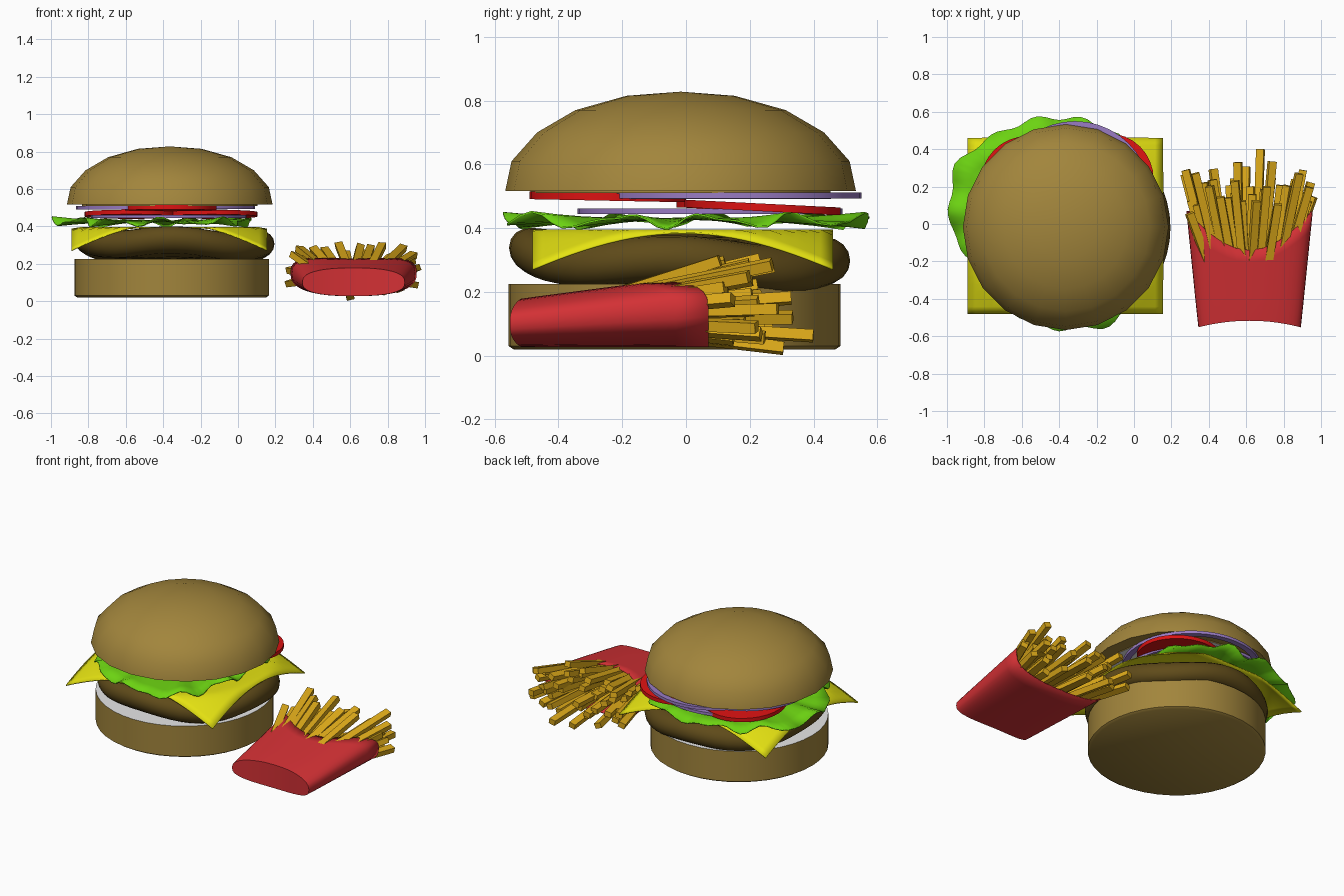
import bpy, bmesh, math, random
from math import sin, cos, pi, tau
from mathutils import Vector

cube = bpy.data.objects.get("Cube")
if cube:
    bpy.data.objects.remove(cube, do_unlink=True)
random.seed(4)


def material(name, r, g, b):
    m = bpy.data.materials.new(name)
    m.use_nodes = True
    m.diffuse_color = (r, g, b, 1)
    bsdf = m.node_tree.nodes["Principled BSDF"]
    bsdf.inputs["Base Color"].default_value = (r, g, b, 1)
    bsdf.inputs["Roughness"].default_value = 0.7
    return m


crust = material("bun crust", .36, .235, .045)
crumb = material("bun crumb", .8, .8, .8)
meat = material("grilled meat", .115, .07, .01)
yellow = material("cheese yellow", .78, .76, .006)
green = material("lettuce green", .15, .65, .006)
red = material("tomato red", .72, .006, .006)
purple = material("onion purple", .32, .2, .55)
carton_red = material("carton red", .65, .03, .035)
golden = material("fry golden", .72, .4, .01)


def finish(bm, name, mats, smooth=True, angle=40):
    bmesh.ops.remove_doubles(bm, verts=bm.verts, dist=.0001)
    bmesh.ops.recalc_face_normals(bm, faces=bm.faces)
    me = bpy.data.meshes.new(name)
    bm.to_mesh(me)
    bm.free()
    for m in mats:
        me.materials.append(m)
    ob = bpy.data.objects.new(name, me)
    bpy.context.collection.objects.link(ob)
    if smooth:
        bpy.ops.object.select_all(action='DESELECT')
        ob.select_set(True)
        bpy.context.view_layer.objects.active = ob
        bpy.ops.object.shade_smooth_by_angle(angle=math.radians(angle))
    return ob


def skin(bm, rings, closed=True, slots=None):
    """Join rows of points with quads."""
    rows = [[bm.verts.new(p) for p in ring] for ring in rings]
    n = len(rows[0])
    for k, (a, b) in enumerate(zip(rows, rows[1:])):
        for i in range(n if closed else n - 1):
            j = (i + 1) % n
            f = bm.faces.new((a[i], a[j], b[j], b[i]))
            f.material_index = slots[k] if slots else 0
    return rows


def lathe(name, profile, centre, sides, mats, slots=None, warp=None, angle=40):
    rings = []
    for r, z in profile:
        ring = []
        for i in range(sides):
            a = tau * i / sides
            dz = warp(r, a) if warp else 0
            ring.append((centre[0] + r * cos(a), centre[1] + r * sin(a), z + dz))
        rings.append(ring)
    bm = bmesh.new()
    skin(bm, rings, slots=slots)
    return finish(bm, name, mats, angle=angle)


def solidify(ob, thickness):
    mod = ob.modifiers.new("thickness", 'SOLIDIFY')
    mod.thickness = thickness
    mod.offset = 0


# Buns, with pale cut faces
lathe("bottom_bun", [(0, .02), (.505, .02), (.52, .03), (.52, .225), (0, .226)],
      (-.355, -.036), 40, [crust, crumb], [0, 0, 0, 1])
lathe("top_bun", [(0, .51), (.47, .51), (.47, .516), (.55, .516), (.53, .61), (.45, .7),
                  (.33, .77), (.17, .815), (0, .828)],
      (-.365, -.017), 20, [crust, crumb], [1] + [0] * 7)

# Patty, a rounded disc that sags toward the cheese corners
edge = [(.46 + .075 * cos(t), .3 + .072 * sin(t)) for t in (-pi/2 + pi * k / 8 for k in range(9))]
lathe("patty", [(0, .228), (.25, .228)] + edge + [(.25, .372), (0, .372)], (-.34, -.02), 48, [meat],
      warp=lambda r, a: (r / .53) ** 2 * (.018 * cos(4 * a) - .02 * sin(a) - .012 * cos(a)))

# Cheese slice with drooping corners
bm = bmesh.new()
N = 24
rows = []
for j in range(N + 1):
    row = []
    for i in range(N + 1):
        x, y = (i / N - .5) * 1.045, (j / N - .5) * .94
        t = max(0, math.hypot(x, y) - .51) / .19
        row.append((x - .3675, y - .01, .393 - .12 * t))
    rows.append(row)
skin(bm, rows, closed=False)
solidify(finish(bm, "cheese_slice", [yellow]), .006)

# Lettuce with an irregular ruffled rim
reach = [.46, .5, .57, .57, .58, .63, .58, .49, .53, .56, .6, .48]
SEG = 96
rings = []
for k in range(7):
    s = k / 6
    ring = []
    for i in range(SEG):
        q = i / SEG * len(reach)
        i0 = int(q)
        mix = (1 - cos(pi * (q - i0))) / 2
        r = reach[i0] * (1 - mix) + reach[(i0 + 1) % len(reach)] * mix
        a = tau * i / SEG
        r *= s * (1 + .025 * s * sin(15 * a))
        z = .43 + s ** 3 * (.018 * sin(11 * a) + .01 * sin(19 * a + 1)) - .006 * s
        ring.append((-.4 + r * cos(a), r * sin(a), z))
    rings.append(ring)
bm = bmesh.new()
skin(bm, rings)
solidify(finish(bm, "lettuce", [green], angle=60), .006)

# Tomato slices, gently tilted
for n, (x, y, z, r, tilt) in enumerate([(-.36, -.245, .498, .245, -.02), (-.57, .22, .465, .25, -.05),
                                       (-.14, .24, .465, .245, -.05)]):
    lathe(f"tomato_slice_{n + 1}", [(0, z - .012), (r, z - .012), (r, z + .012), (0, z + .012)],
          (x, y), 32, [red], warp=lambda rr, a: tilt * rr * sin(a))

# Onion rings
for n, (x, y, z, r) in enumerate([(-.315, .145, .502, .405), (-.46, .05, .5, .405), (-.37, .075, .453, .415)]):
    h, w = .009, .035
    lathe(f"onion_ring_{n + 1}", [(r - w, z - h), (r, z - h), (r, z + h), (r - w, z + h), (r - w, z - h)],
          (x, y), 40, [purple])

# Fry carton: tapered oval sleeve with a scooped front panel and recessed base
CX, SIDES = .618, 40


def carton_ring(v, shrink=0):
    ring = []
    for i in range(SIDES):
        a = tau * i / SIDES
        u = math.copysign(abs(cos(a)) ** .8, cos(a))
        w = math.copysign(abs(sin(a)) ** .75, sin(a))
        bulge = 1 - u * u
        start = -.55 + .035 * bulge
        end = .07 - (.21 * bulge if w > 0 else 0)
        y = start + (end - start) * v
        t = (y + .55) / .62
        half = .272 + .063 * t - shrink
        low, high = .03, .172 + .103 * t
        if w > 0:
            high -= .022 * bulge * t
        z = (low + high) / 2 + w * ((high - low) / 2 - shrink)
        ring.append((CX + half * u, y, z))
    return ring


bm = bmesh.new()
rings = [carton_ring(k / 6) for k in range(7)]
rows = skin(bm, rings)
# Base panel spans straight between the upper and lower edges
base = rows[0]
half = SIDES // 2
for i in range(half):
    quad = [base[i], base[i + 1], base[(SIDES - i - 1) % SIDES], base[(SIDES - i) % SIDES]]
    quad = list(dict.fromkeys(quad))
    if len(quad) > 2:
        bm.faces.new(quad)
solidify(finish(bm, "fry_carton", [carton_red]), .006)

# Fries fanning out of the carton
bm = bmesh.new()
COLS, LAYERS = 10, 5
for c in range(COLS):
    for l in range(LAYERS):
        u = (c + random.uniform(.1, .9)) / COLS * 2 - 1
        w = (l + random.uniform(.1, .9)) / LAYERS * 2 - 1
        w *= 1 - .55 * u * u
        p = Vector((CX + .22 * u, -.26, .14 + .055 * w))
        q = Vector((CX + .36 * u + random.uniform(-.03, .03),
                    .41 - .12 * u * u - random.uniform(0, .24) - .1 * max(0, w),
                    .175 + .165 * w))
        d = (q - p).normalized()
        side = d.cross(Vector((random.uniform(-.4, .4), 0, 1))).normalized()
        up = side.cross(d)
        s, t = side * .021, up * .017
        ends = [[o + s + t, o - s + t, o - s - t, o + s - t] for o in (p, q)]
        rows = skin(bm, ends)
        for row in rows:
            bm.faces.new(row)
finish(bm, "fries", [golden], smooth=False)
